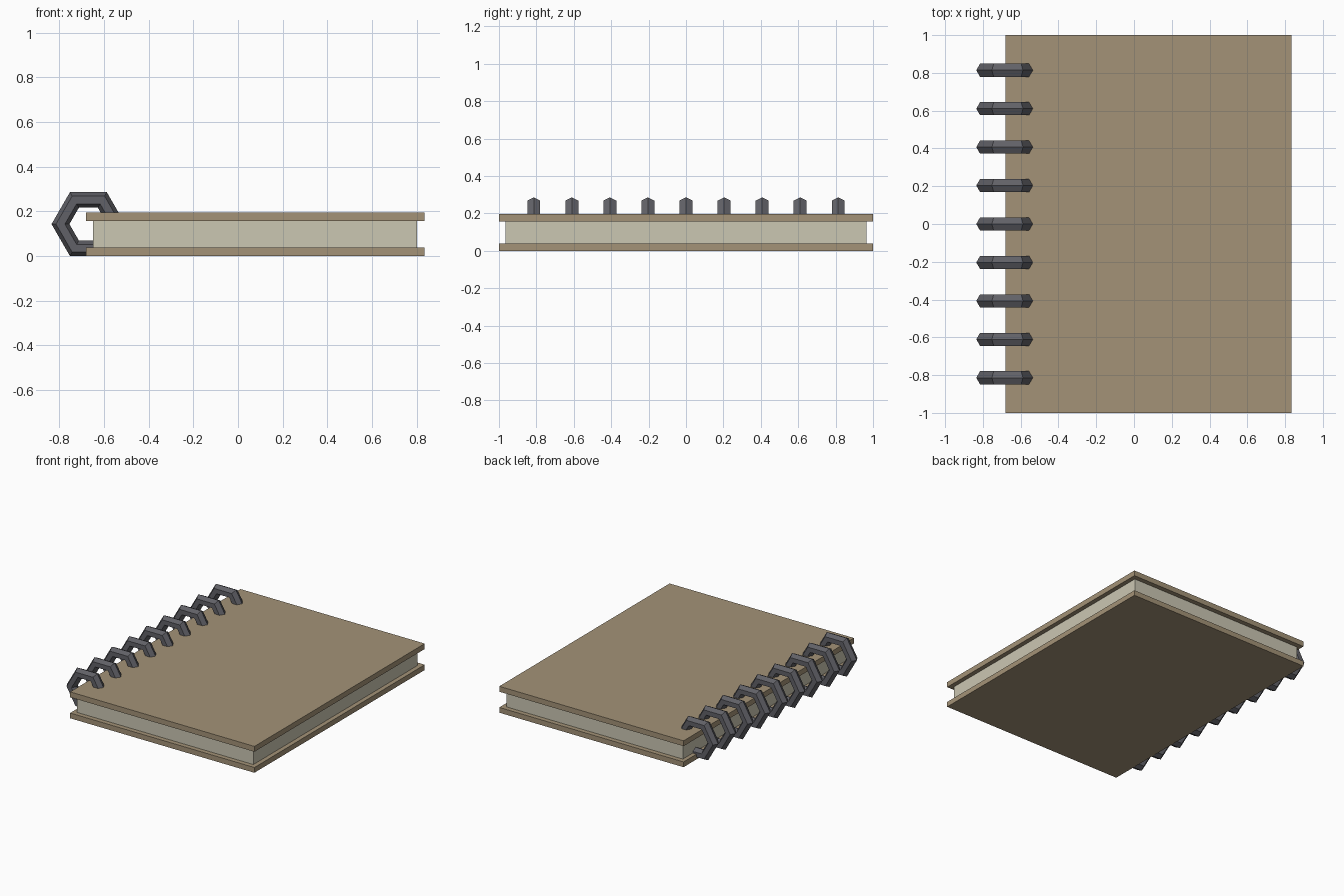
import bpy, math

if "Cube" in bpy.data.objects:
    bpy.data.objects.remove(bpy.data.objects["Cube"])


def material(name, rgb):
    m = bpy.data.materials.new(name)
    m.diffuse_color = (*rgb, 1)
    m.use_nodes = True
    m.node_tree.nodes["Principled BSDF"].inputs["Base Color"].default_value = m.diffuse_color
    return m


tan = material("tan card", (0.37, 0.29, 0.185))
cream = material("cream paper", (0.60, 0.57, 0.45))
grey = material("dark grey metal", (0.12, 0.12, 0.137))


def box(name, lo, hi, mat):
    bpy.ops.mesh.primitive_cube_add(size=1)
    o = bpy.context.object
    o.name = name
    for v in o.data.vertices:
        v.co = [hi[i] if v.co[i] > 0 else lo[i] for i in range(3)]
    o.data.materials.append(mat)
    return o


# Covers and page block
box("back_cover", (-0.68, -1, 0.0), (0.835, 1, 0.039), tan)
box("front_cover", (-0.68, -1, 0.156), (0.835, 1, 0.196), tan)
box("pages", (-0.65, -0.965, 0.039), (0.802, 0.965, 0.156), cream)

# Row of low-poly binding rings along the spine
RING_COUNT, SPACING = 9, 0.2035
for i in range(RING_COUNT):
    y = (i - (RING_COUNT - 1) / 2) * SPACING
    bpy.ops.mesh.primitive_torus_add(
        major_segments=6, minor_segments=6, major_radius=0.125,
        minor_radius=0.04, location=(-0.67, y, 0.143),
        rotation=(math.pi / 2, 0, 0))
    ring = bpy.context.object
    ring.name = f"binding_ring_{i + 1}"
    ring.data.materials.append(grey)
    for p in ring.data.polygons:
        p.use_smooth = False
